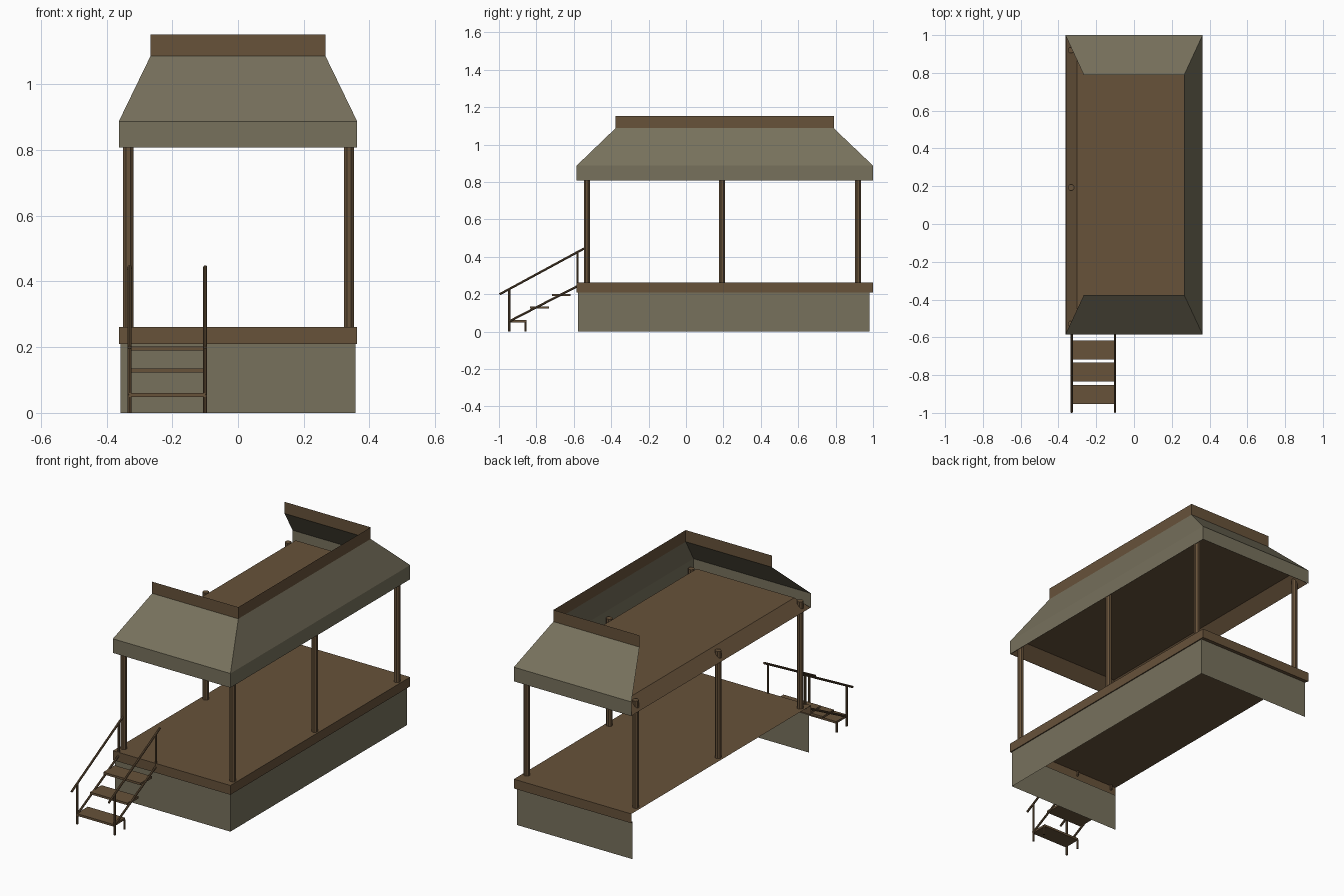
import bpy, math
from mathutils import Vector

if "Cube" in bpy.data.objects:
    bpy.data.objects.remove(bpy.data.objects["Cube"])


def material(name, rgb):
    m = bpy.data.materials.new(name)
    m.diffuse_color = (*rgb, 1)
    m.use_nodes = True
    m.node_tree.nodes["Principled BSDF"].inputs["Base Color"].default_value = m.diffuse_color
    return m


GREY = material("weathered grey canvas", (0.185, 0.165, 0.108))
BROWN = material("brown timber", (0.135, 0.084, 0.042))


def mesh_object(name, verts, faces, mat):
    me = bpy.data.meshes.new(name)
    me.from_pydata(verts, [], faces)
    me.materials.append(mat)
    ob = bpy.data.objects.new(name, me)
    bpy.context.collection.objects.link(ob)
    return ob


def wrap_sheet(name, levels, mat, closed=False):
    """Sheet through levels (half width, front y, back y, z); left side open unless closed."""
    verts, faces = [], []
    for w, y0, y1, z in levels:
        verts += [(-w, y0, z), (w, y0, z), (w, y1, z), (-w, y1, z)]
    for k in range(len(levels) - 1):
        for i in range(4 if closed else 3):
            j = (i + 1) % 4
            faces.append((4 * k + i, 4 * k + j, 4 * k + 4 + j, 4 * k + 4 + i))
    return mesh_object(name, verts, faces, mat), verts, faces


def box(name, x0, x1, y0, y1, z0, z1, mat=BROWN):
    v = [(x, y, z) for z in (z0, z1) for x, y in ((x0, y0), (x1, y0), (x1, y1), (x0, y1))]
    f = [(3, 2, 1, 0), (4, 5, 6, 7)] + [(i, (i + 1) % 4, 4 + (i + 1) % 4, 4 + i) for i in range(4)]
    return mesh_object(name, v, f, mat)


def rod(name, a, b, r, sides=8):
    a, b = Vector(a), Vector(b)
    d = b - a
    bpy.ops.mesh.primitive_cylinder_add(vertices=sides, radius=r, depth=d.length, location=(a + b) / 2)
    ob = bpy.context.object
    ob.name = name
    ob.rotation_euler = d.to_track_quat('Z', 'Y').to_euler()
    ob.data.materials.append(BROWN)
    return ob


# Base skirt, open on the left
wrap_sheet("base_skirt", [(0.357, -0.577, 0.98, 0), (0.357, -0.577, 0.98, 0.21)], GREY)

# Deck: rim on three sides plus floor
W, F, B = 0.363, -0.585, 1.0
wrap_sheet("deck_rim", [(W - 0.006, -0.577, 0.98, 0.21), (W, F, B, 0.21), (W, F, B, 0.262)], BROWN)
mesh_object("deck_floor", [(-W, F, 0.262), (W, F, 0.262), (W, B, 0.262), (-W, B, 0.262)],
            [(0, 1, 2, 3)], BROWN)

# Ceiling: shallow tray with sloped edges
c = W - 0.002
wrap_sheet("ceiling_edge", [(c, F + 0.002, B - 0.002, 0.808), (0.302, -0.525, 0.94, 0.87)], BROWN, True)
mesh_object("ceiling", [(-0.302, -0.525, 0.87), (0.302, -0.525, 0.87),
                        (0.302, 0.94, 0.87), (-0.302, 0.94, 0.87)], [(0, 1, 2, 3)], BROWN)

# Roof: fascia and slopes, then the upright top band, open on the left
TOP = (0.266, -0.377, 0.79)
wrap_sheet("roof", [(W, F, B, 0.808), (W, F, B, 0.887), (*TOP, 1.087)], GREY)
wrap_sheet("roof_top_band", [(*TOP, 1.087), (*TOP, 1.152)], BROWN)

# Posts
for side, x in (("left", -0.334), ("right", 0.338)):
    for n, y in enumerate((-0.53, 0.193, 0.92)):
        post = rod(f"{side}_post_{n + 1}", (x, y, 0.262), (x, y, 0.86), 0.017)
        post.rotation_euler.z += math.pi / 8

# Stair treads
for n, (y, z) in enumerate(((-0.903, 0.055), (-0.783, 0.129), (-0.667, 0.196))):
    box(f"stair_tread_{n + 1}", -0.33, -0.1, y - 0.05, y + 0.05, z - 0.006, z + 0.006)

# Stair sides: stringer, handrail and uprights
for side, x in (("left", -0.33), ("right", -0.1)):
    rod(f"{side}_stringer", (x, -0.95, 0.052), (x, -0.58, 0.243), 0.006)
    rod(f"{side}_handrail", (x, -0.997, 0.199), (x, -0.545, 0.444), 0.006)
    rod(f"{side}_lower_upright", (x, -0.945, 0), (x, -0.945, 0.225), 0.006)
    rod(f"{side}_upper_upright", (x, -0.58, 0.24), (x, -0.58, 0.422), 0.006)
    rod(f"{side}_tread_leg", (x, -0.858, 0), (x, -0.858, 0.052), 0.006)
